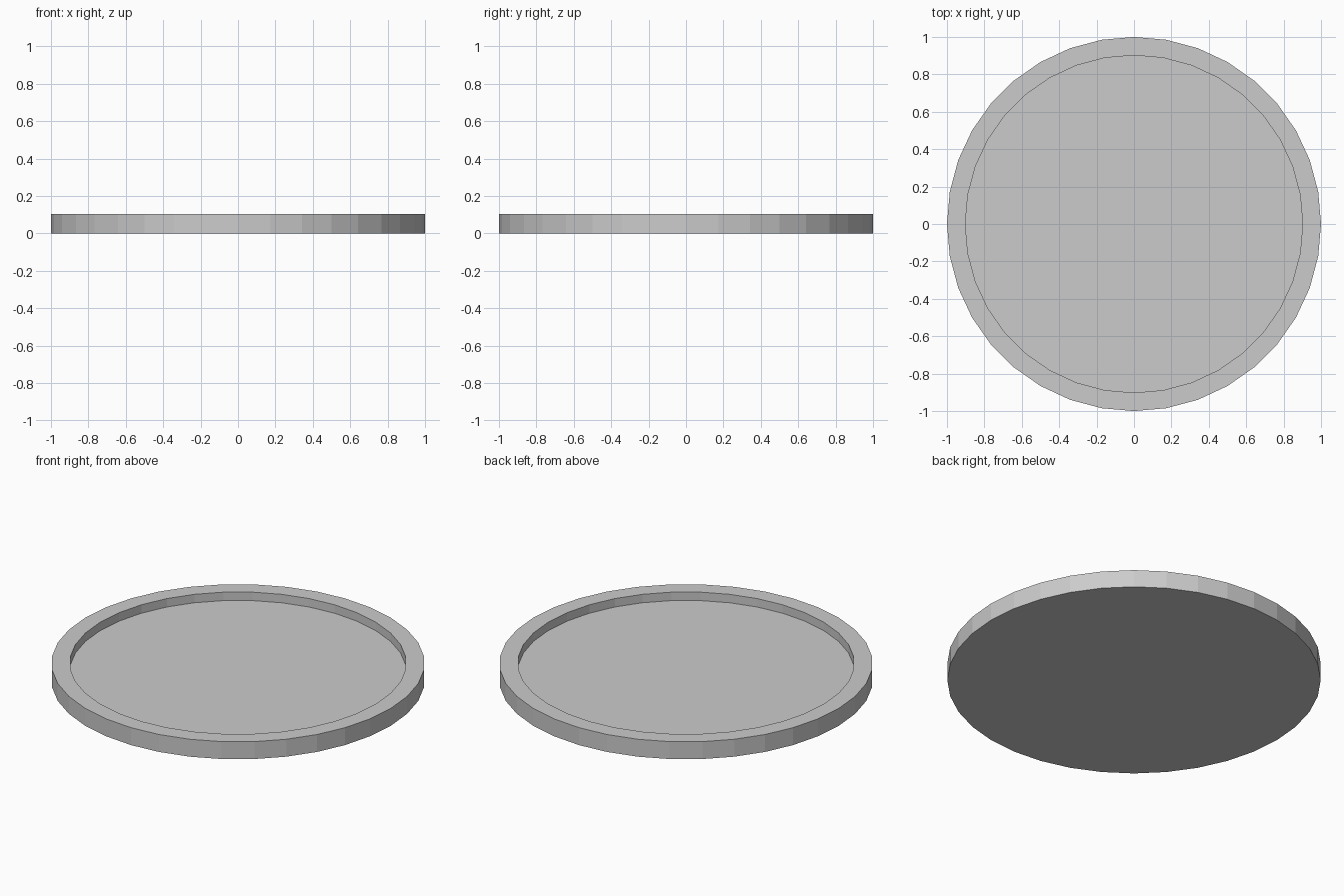
import bpy, bmesh
from math import cos, sin, tau

if "Cube" in bpy.data.objects:
    bpy.data.objects.remove(bpy.data.objects["Cube"])

SIDES = 36
# Lathe profile (radius, height): outer foot, outer rim, inner rim, floor edge
PROFILE = [(1.0, 0.0), (1.0, 0.103), (0.902, 0.103), (0.902, 0.053)]

bm = bmesh.new()
rings = [[bm.verts.new((r * cos(tau * i / SIDES), r * sin(tau * i / SIDES), z))
          for i in range(SIDES)] for r, z in PROFILE]

# Outer wall, flat rim and inner wall
for a, b in zip(rings, rings[1:]):
    for i in range(SIDES):
        j = (i + 1) % SIDES
        bm.faces.new((a[i], a[j], b[j], b[i]))

# Underside and recessed floor
bm.faces.new(rings[0][::-1])
bm.faces.new(rings[-1])

mesh = bpy.data.meshes.new("round_tray")
bm.to_mesh(mesh)
bm.free()
bpy.context.collection.objects.link(bpy.data.objects.new("round_tray", mesh))
